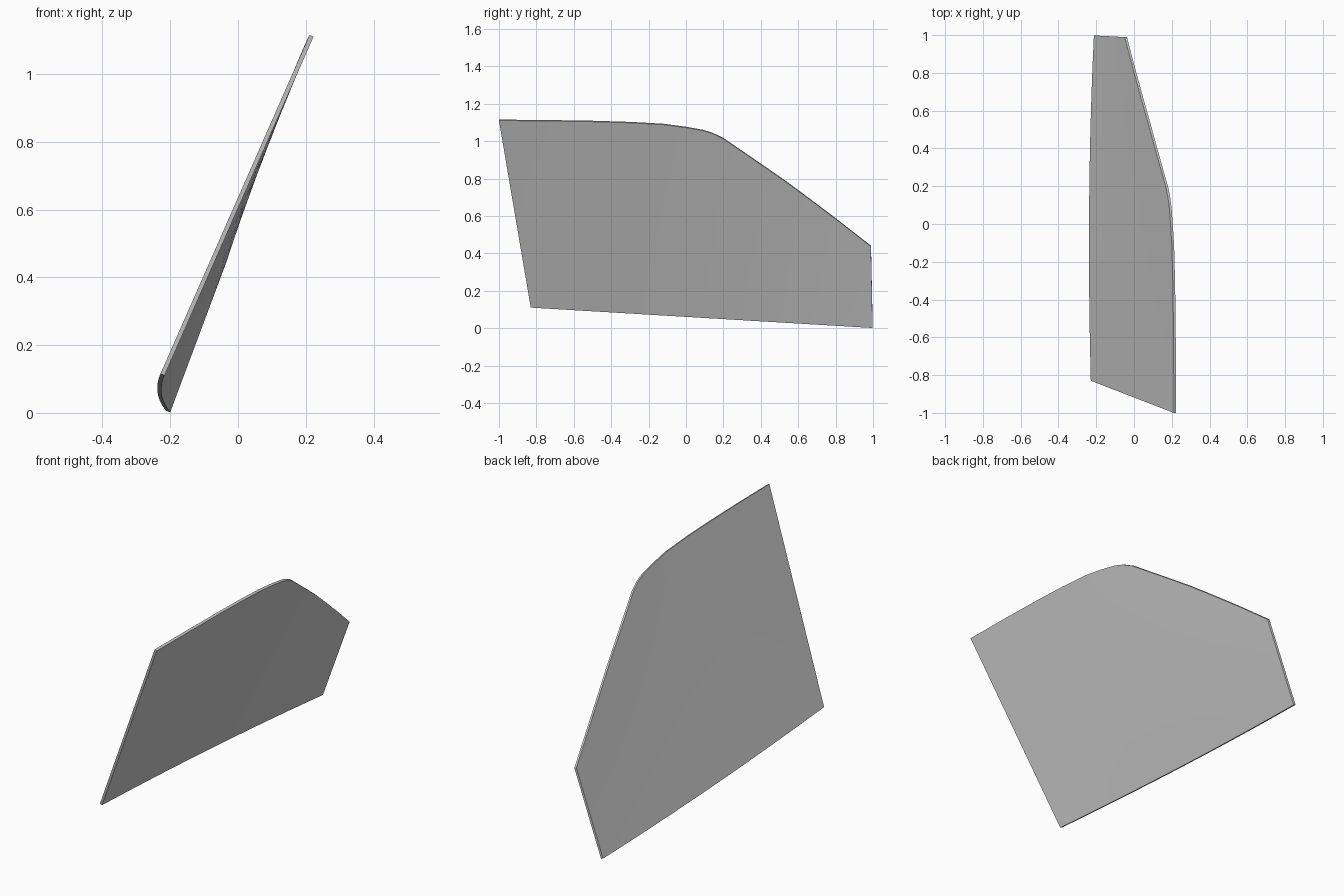
import bpy
import bmesh

if "Cube" in bpy.data.objects:
    bpy.data.objects.remove(bpy.data.objects["Cube"])

# Upper outline of the pane in side view (y, z); the lower edge is straight
TOP = [(-1.0, 1.113), (-0.75, 1.111), (-0.5, 1.107), (-0.3, 1.101), (-0.12, 1.091),
       (0.0, 1.075), (0.09, 1.059), (0.14, 1.044), (0.2, 1.015), (0.27, 0.967),
       (0.4, 0.878), (0.53, 0.788), (0.66, 0.692), (0.82, 0.571), (0.989, 0.439)]
BOTTOM = [(-0.83, 0.113), (0.998, 0.004)]
ROWS = 10


def lean(y, z):
    """Sideways position: leaning pane, curving inward toward the lower rear."""
    s = max(0.0, (y + 0.83) / 1.83)
    return -0.222 + 0.44 * (z - 0.115) + 0.065 * s * s * (1 - z)


# Curved sheet ruled between lower and upper edges
bm = bmesh.new()
grid = []
for ty, tz in TOP:
    u = (ty - TOP[0][0]) / (TOP[-1][0] - TOP[0][0])
    by = BOTTOM[0][0] + u * (BOTTOM[1][0] - BOTTOM[0][0])
    bz = BOTTOM[0][1] + u * (BOTTOM[1][1] - BOTTOM[0][1])
    column = []
    for j in range(ROWS + 1):
        v = j / ROWS
        y, z = by + v * (ty - by), bz + v * (tz - bz)
        column.append(bm.verts.new((lean(y, z), y, z)))
    grid.append(column)
for a, b in zip(grid, grid[1:]):
    for j in range(ROWS):
        bm.faces.new((a[j], a[j + 1], b[j + 1], b[j]))
bmesh.ops.recalc_face_normals(bm, faces=bm.faces)
mesh = bpy.data.meshes.new("side_window_glass")
bm.to_mesh(mesh)
bm.free()
pane = bpy.data.objects.new("side_window_glass", mesh)
bpy.context.collection.objects.link(pane)

# Glass thickness, centred on the sheet
solid = pane.modifiers.new("thickness", 'SOLIDIFY')
solid.thickness = 0.013
solid.offset = 0
bpy.context.view_layer.objects.active = pane
pane.select_set(True)
bpy.ops.object.modifier_apply(modifier=solid.name)
bpy.ops.object.shade_smooth_by_angle(angle=0.6)
